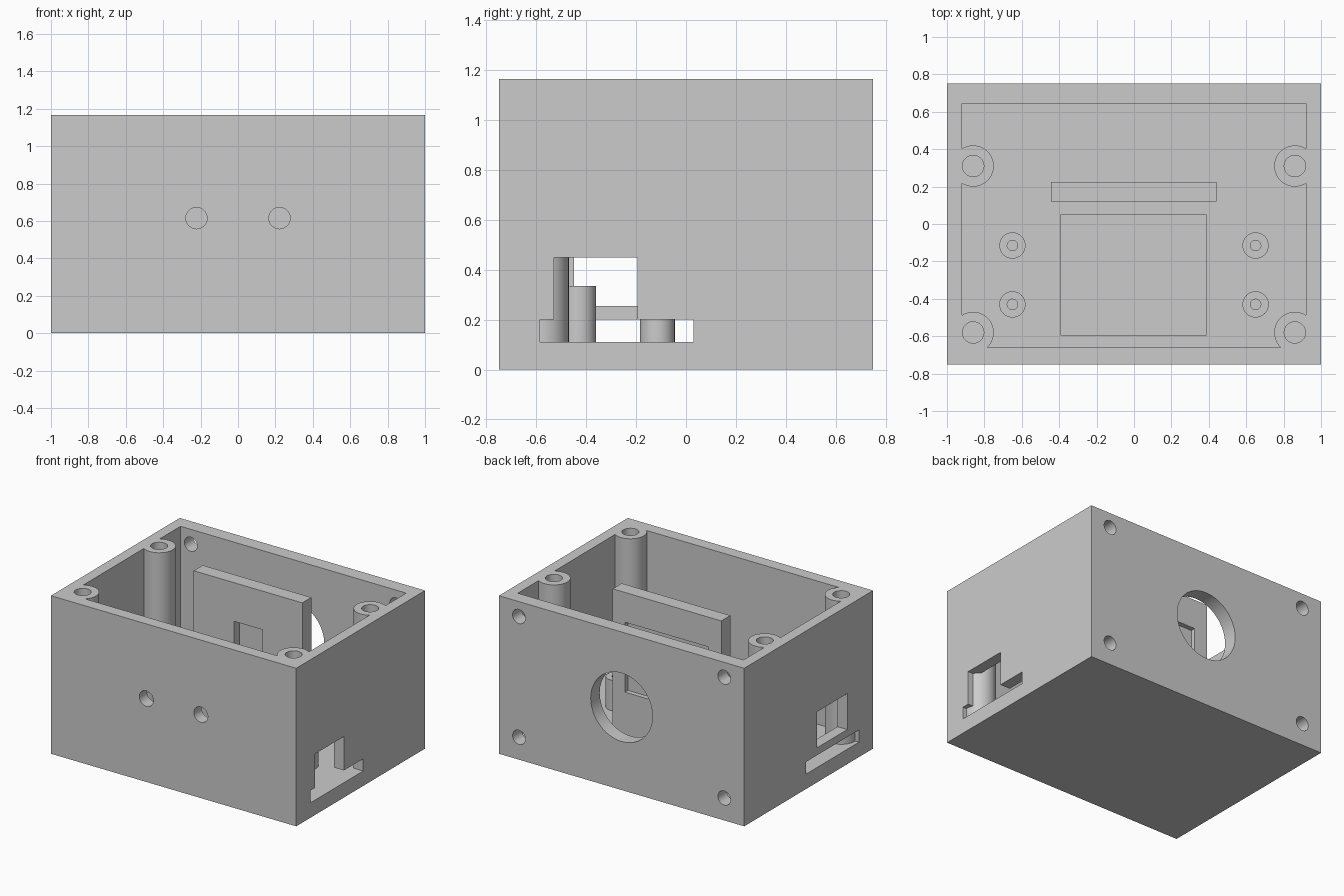
import bpy
import bmesh
from math import radians
from mathutils import Matrix, Vector

if "Cube" in bpy.data.objects:
    bpy.data.objects.remove(bpy.data.objects["Cube"], do_unlink=True)

grey = bpy.data.materials.new("plain_grey")
grey.use_nodes = True
grey.diffuse_color = (0.6, 0.6, 0.6, 1)
grey.node_tree.nodes["Principled BSDF"].inputs["Base Color"].default_value = (0.6, 0.6, 0.6, 1)

HEIGHT, FLOOR = 1.165, 0.11


def make(name, bm):
    mesh = bpy.data.meshes.new(name)
    bm.to_mesh(mesh)
    bm.free()
    mesh.materials.append(grey)
    obj = bpy.data.objects.new(name, mesh)
    bpy.context.scene.collection.objects.link(obj)
    return obj


def box(name, x, y, z):
    """Box from (low, high) pairs on each axis."""
    lo, hi = Vector((x[0], y[0], z[0])), Vector((x[1], y[1], z[1]))
    bm = bmesh.new()
    bmesh.ops.create_cube(bm, size=1)
    bmesh.ops.scale(bm, vec=hi - lo, verts=bm.verts)
    bmesh.ops.translate(bm, vec=(lo + hi) / 2, verts=bm.verts)
    return make(name, bm)


def cylinder(name, radius, start, end):
    """Cylinder between two points."""
    start, end = Vector(start), Vector(end)
    axis = end - start
    turn = axis.to_track_quat("Z", "Y").to_matrix().to_4x4()
    bm = bmesh.new()
    bmesh.ops.create_cone(bm, cap_ends=True, segments=64, radius1=radius, radius2=radius,
                          depth=axis.length,
                          matrix=Matrix.Translation((start + end) / 2) @ turn)
    return make(name, bm)


def activate(obj):
    bpy.ops.object.select_all(action="DESELECT")
    obj.select_set(True)
    bpy.context.view_layer.objects.active = obj


def combine(target, tool, operation="DIFFERENCE"):
    activate(target)
    mod = target.modifiers.new("boolean", "BOOLEAN")
    mod.operation, mod.solver, mod.object = operation, "EXACT", tool
    bpy.ops.object.modifier_apply(modifier=mod.name)
    bpy.data.objects.remove(tool, do_unlink=True)


def finish(obj):
    activate(obj)
    bpy.ops.object.shade_smooth_by_angle(angle=radians(30))


posts = [(s * 0.86, y) for s in (-1, 1) for y in (0.31, -0.58)]

# Hollow volume: cavity, side slots and side windows, less the screw posts
hollow = box("hollow", (-0.92, 0.92), (-0.66, 0.645), (FLOOR, 1.3))
for s in (-1, 1):
    side = sorted((s * 0.88, s * 1.1))
    combine(hollow, box("slot", side, (-0.585, 0.03), (FLOOR, 0.20)), "UNION")
combine(hollow, box("window", (0.88, 1.1), (-0.53, -0.195), (0.16, 0.45)), "UNION")
combine(hollow, box("window", (-1.1, -0.88), (-0.45, -0.10), (0.255, 0.52)), "UNION")
for x, y in posts:
    combine(hollow, cylinder("post", 0.11, (x, y, 0.05), (x, y, 1.4)))

# Case with its floor recess
case = box("case", (-1, 1), (-0.75, 0.75), (0, HEIGHT))
combine(case, hollow)
combine(case, box("recess", (-0.39, 0.385), (-0.595, 0.05), (0.055, 0.2)))

# Screw holes in the posts
for x, y in posts:
    combine(case, cylinder("post_hole", 0.057, (x, y, 0.5), (x, y, 1.3)))

# Front holes, round rear opening and rear corner holes
for s in (-1, 1):
    combine(case, cylinder("front_hole", 0.057, (s * 0.222, -0.9, 0.615), (s * 0.222, -0.62, 0.615)))
    for z in (0.165, 1.055):
        combine(case, cylinder("rear_hole", 0.052, (s * 0.837, 0.6, z), (s * 0.837, 0.9, z)))
combine(case, cylinder("rear_opening", 0.252, (0, 0.5, 0.61), (0, 0.9, 0.61)))
finish(case)

# Upright mounting plate with a rear pocket and a through opening
plate = box("mounting_plate", (-0.445, 0.44), (0.12, 0.225), (FLOOR - 0.01, HEIGHT))
combine(plate, box("pocket", (-0.34, 0.34), (0.19, 0.3), (0.43, 0.945)))
combine(plate, box("opening", (-0.115, 0.115), (0.05, 0.3), (0.50, 0.88)))
finish(plate)

# Hollow board standoffs on the floor
for side, s in (("right", -1), ("left", 1)):
    for place, y in (("front", -0.43), ("back", -0.115)):
        x = s * 0.65
        standoff = cylinder(f"{place}_{side}_standoff", 0.07, (x, y, FLOOR - 0.01), (x, y, 0.335))
        combine(standoff, cylinder("bore", 0.028, (x, y, 0.14), (x, y, 0.5)))
        finish(standoff)
